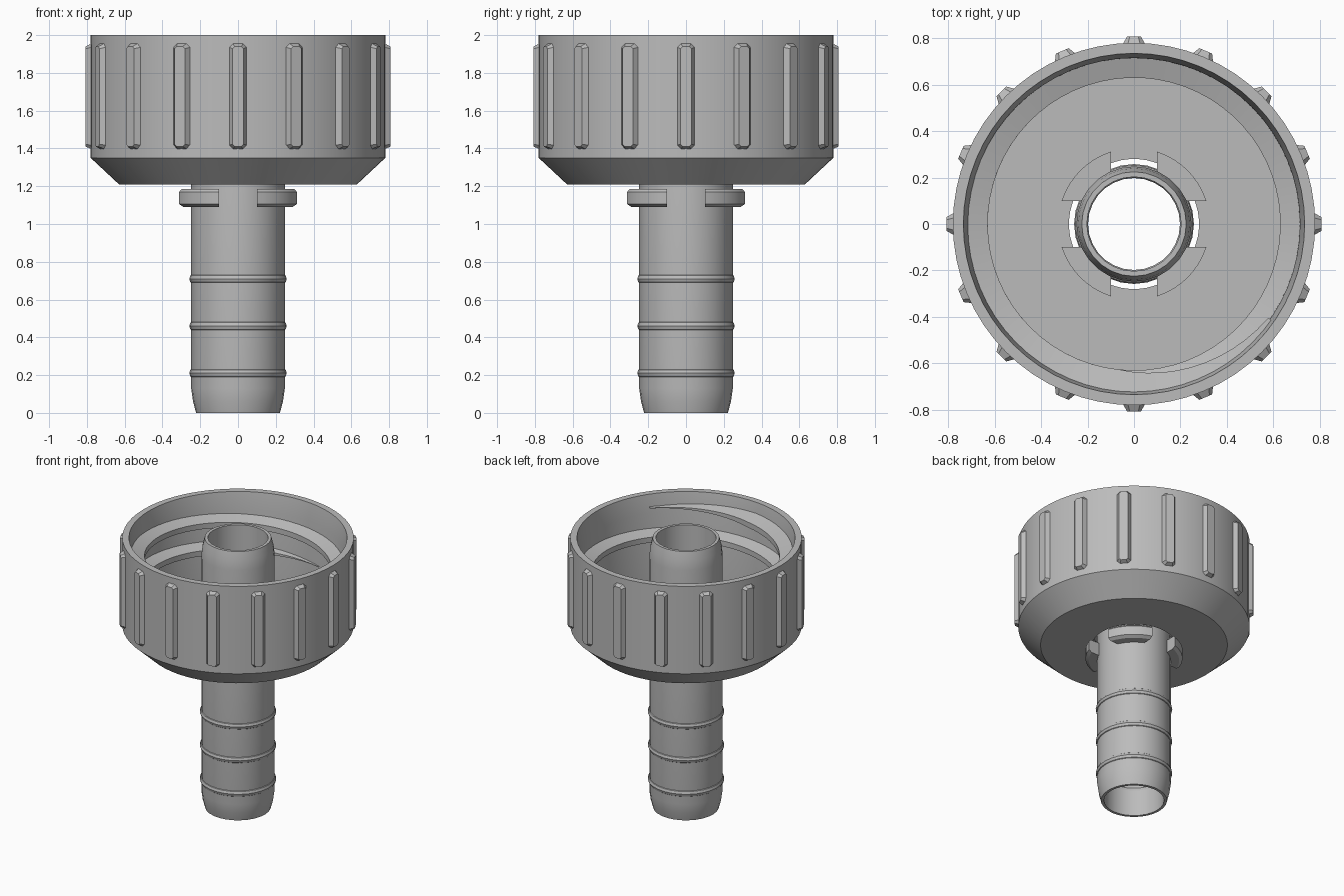
import bpy, bmesh, math
from math import sin, cos, pi, radians

if "Cube" in bpy.data.objects:
    bpy.data.objects.remove(bpy.data.objects["Cube"])

grey = bpy.data.materials.new("plain_grey")
GREY = (0.5, 0.5, 0.5, 1)
grey.use_nodes = True
grey.diffuse_color = GREY
grey.node_tree.nodes["Principled BSDF"].inputs["Base Color"].default_value = GREY


def finish(name, bm, smooth=30):
    bmesh.ops.recalc_face_normals(bm, faces=bm.faces)
    mesh = bpy.data.meshes.new(name)
    bm.to_mesh(mesh)
    bm.free()
    mesh.materials.append(grey)
    ob = bpy.data.objects.new(name, mesh)
    bpy.context.collection.objects.link(ob)
    if smooth:
        bpy.ops.object.select_all(action="DESELECT")
        ob.select_set(True)
        bpy.context.view_layer.objects.active = ob
        bpy.ops.object.shade_smooth_by_angle(angle=radians(smooth))
    return ob


def skin(bm, loops, closed):
    """Bridge equal-length vertex loops with quads."""
    rows = [[bm.verts.new(p) for p in loop] for loop in loops]
    n = len(rows[0])
    for i in range(len(rows) if closed else len(rows) - 1):
        a, b = rows[i], rows[(i + 1) % len(rows)]
        for j in range(n):
            k = (j + 1) % n
            bm.faces.new((a[j], a[k], b[k], b[j]))
    return rows


def lathe(name, profile, sides):
    """Revolve a closed (radius, height) outline around z."""
    bm = bmesh.new()
    turns = [2 * pi * i / sides for i in range(sides)]
    skin(bm, [[(r * cos(t), r * sin(t), z) for r, z in profile] for t in turns], True)
    return finish(name, bm)


# Screw cap: rim, bevelled underside, floor with a central hole
lathe("cap_shell", [(0.28, 1.21), (0.63, 1.21), (0.78, 1.35), (0.78, 2.0), (0.735, 2.0),
                    (0.715, 1.87), (0.71, 1.33), (0.68, 1.3), (0.28, 1.3)], 64)

# Hose tube, open through the middle and tapered at both ends
lathe("hose_tube", [(0.222, 0), (0.238, 0.06), (0.248, 0.13), (0.248, 1.87), (0.24, 1.94),
                    (0.225, 2.0), (0.203, 2.0), (0.203, 0)], 28)

# Hose barbs
for i, z in enumerate((0.21, 0.46, 0.71)):
    lathe(f"barb_ring_{i + 1}", [(0.228 + 0.03 * cos(a), z + 0.03 * sin(a))
                                 for a in [2 * pi * k / 10 for k in range(10)]], 28)


# Grip ribs around the cap
def rib_outline(w, low, high, c):
    return [(-w, low + c), (-w + c, low), (w - c, low), (w, low + c),
            (w, high - c), (w - c, high), (-w + c, high), (-w, high - c)]


bm = bmesh.new()
for i in range(16):
    t = 2 * pi * i / 16
    levels = [(0.76, rib_outline(0.056, 1.39, 1.965, 0.025)),
              (0.807, rib_outline(0.03, 1.41, 1.94, 0.012))]
    loops = [[(r * cos(t) - u * sin(t), r * sin(t) + u * cos(t), z) for u, z in pts]
             for r, pts in levels]
    for row in skin(bm, loops, False):
        bm.faces.new(row)
finish("grip_ribs", bm, 0)

# Inner screw thread, tapering into the wall at both ends
bm = bmesh.new()
STEPS, TURN, PITCH = 110, radians(610), 0.2
loops = []
for i in range(STEPS + 1):
    f = i / STEPS
    t = radians(75) + TURN * f
    z = 1.57 + PITCH * TURN * f / (2 * pi)
    grow = min(1, f * 10, (1 - f) * 10)
    tip = 0.705 - 0.075 * grow
    section = [(0.725, -0.05), (tip, -0.02), (tip, 0.02), (0.725, 0.05)]
    loops.append([(r * cos(t), r * sin(t), z + h * max(grow, 0.1)) for r, h in section])
rows = skin(bm, loops, False)
bm.faces.new(rows[0])
bm.faces.new(rows[-1])
finish("screw_thread", bm)


# Retaining tabs: quarter segments trimmed square, below and above the cap floor
def tabs(name, levels):
    bm = bmesh.new()
    for quarter in range(4):
        q = quarter * pi / 2
        loops = []
        for radius, z in levels:
            edge = math.asin(0.1 / radius)
            arc = [edge + (pi / 2 - 2 * edge) * k / 8 for k in range(9)]
            pts = [(radius * cos(a), radius * sin(a)) for a in arc]
            pts += [(0.1, 0.21), (0.16, 0.16), (0.21, 0.1)]
            loops.append([(x * cos(q) - y * sin(q), x * sin(q) + y * cos(q), z)
                          for x, y in pts])
        rows = skin(bm, loops, False)
        bm.faces.new(rows[0])
        bm.faces.new(rows[-1])
    finish(name, bm)


tabs("lower_tabs", [(0.305, 1.09), (0.327, 1.105), (0.327, 1.17), (0.315, 1.185)])
tabs("upper_tabs", [(0.327, 1.315), (0.327, 1.4)])
